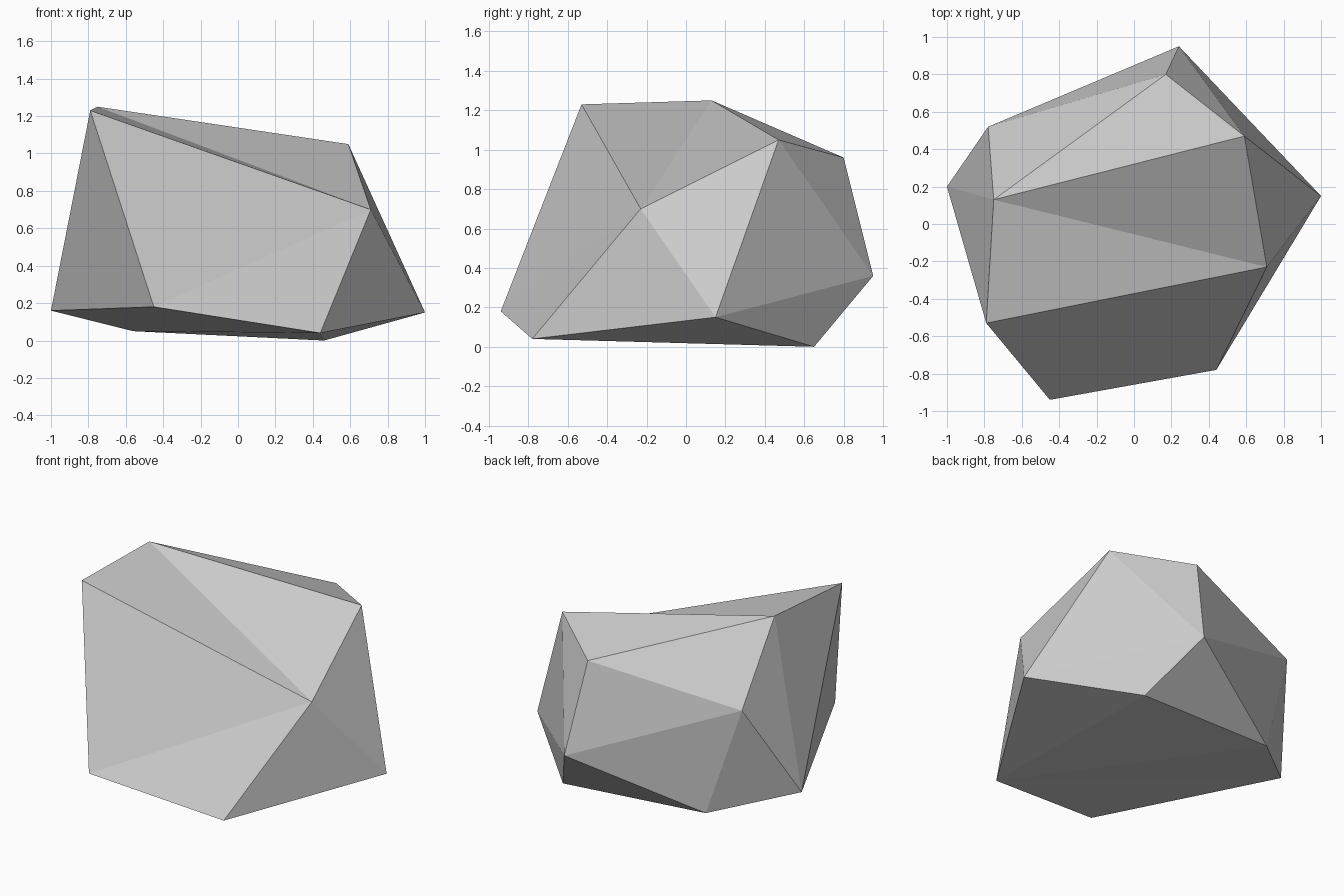
import bpy
import bmesh

default = bpy.data.objects.get("Cube")
if default:
    bpy.data.objects.remove(default, do_unlink=True)

# Plain stone colour
stone = bpy.data.materials.new("stone_grey")
stone.use_nodes = True
grey = (0.6, 0.6, 0.6, 1)
stone.diffuse_color = grey
stone.node_tree.nodes["Principled BSDF"].inputs["Base Color"].default_value = grey

# Corners of the boulder, each with a letter
corners = {
    "A": (-.78, .52, .77),    # back right shoulder
    "B": (.24, .95, .36),     # back tip
    "C": (.17, .8, .96),      # back of the top
    "D": (.59, .47, 1.05),    # left of the top
    "E": (1, .15, .15),       # left tip
    "F": (.71, -.23, .7),     # left shoulder
    "G": (.44, -.78, .04),    # front left foot
    "H": (-.45, -.94, .18),   # front foot
    "I": (-.79, -.53, 1.23),  # front peak
    "J": (-.75, .13, 1.25),   # rear peak
    "K": (-1, .2, .16),       # right tip
    "L": (.46, .65, 0),       # back left foot
    "M": (-.56, .59, .05),    # back right foot
}

# Flat facets, grouped by region
top = "IJF JDF JCD JAC"
back = "ABC CBD LBM ABM AMK"
left_side = "DBE DEF FEG EBL"
right_side = "JAK JKI IKH"
front = "IHF HGF"
underside = "ELG LMG MKG KHG"

bm = bmesh.new()
verts = {name: bm.verts.new(co) for name, co in corners.items()}
for region in (top, back, left_side, right_side, front, underside):
    for facet in region.split():
        bm.faces.new([verts[name] for name in facet])
bmesh.ops.recalc_face_normals(bm, faces=bm.faces)

mesh = bpy.data.meshes.new("boulder")
bm.to_mesh(mesh)
bm.free()
mesh.materials.append(stone)
boulder = bpy.data.objects.new("boulder", mesh)
bpy.context.collection.objects.link(boulder)
